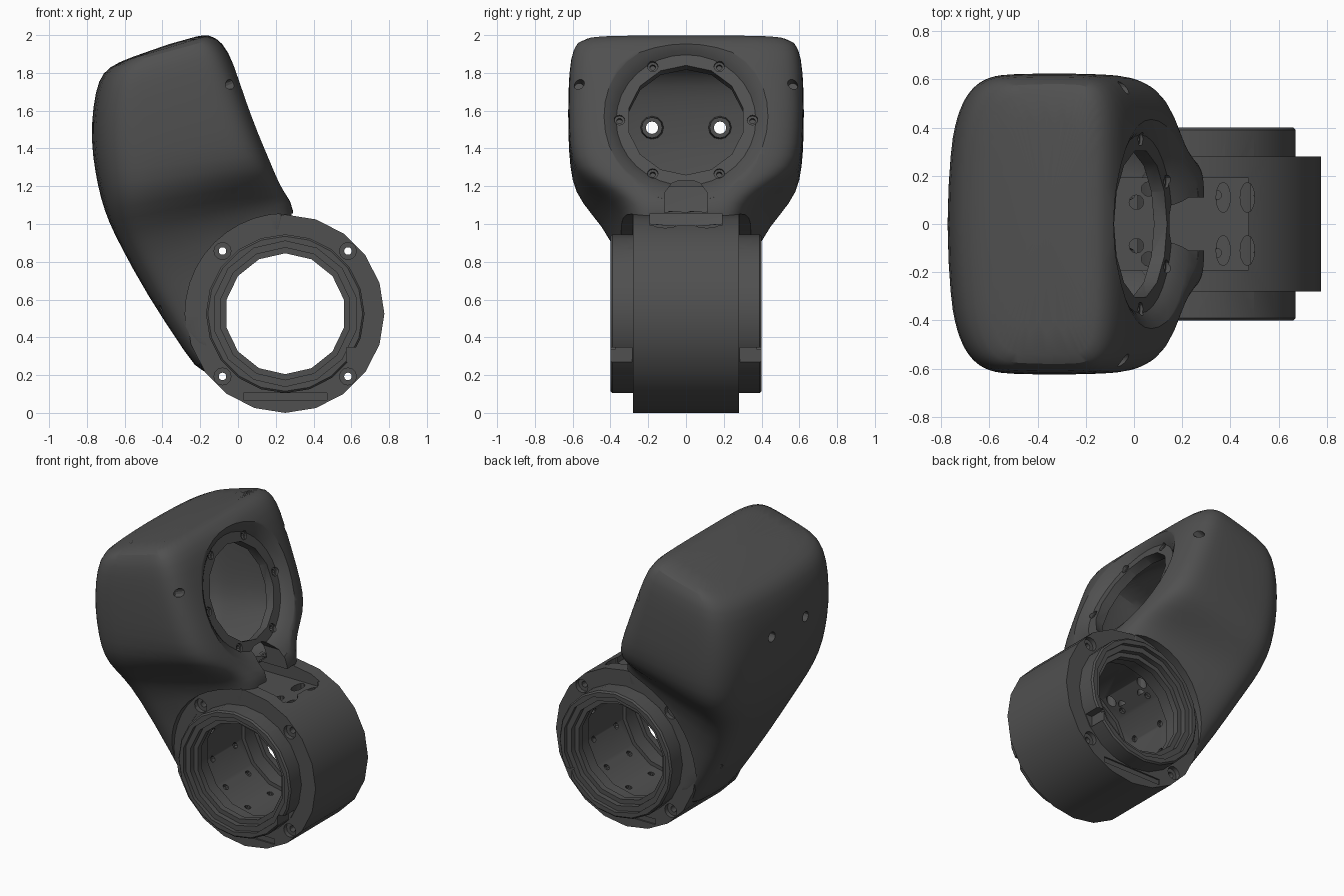
import bpy, bmesh, math
from mathutils import Vector

cube = bpy.data.objects.get("Cube")
if cube:
    bpy.data.objects.remove(cube, do_unlink=True)

mat = bpy.data.materials.new("dark grey")
mat.use_nodes = True
GREY = (0.08, 0.08, 0.08, 1)
mat.diffuse_color = GREY
mat.node_tree.nodes["Principled BSDF"].inputs["Base Color"].default_value = GREY

X, Y, Z = Vector((1, 0, 0)), Vector((0, 1, 0)), Vector((0, 0, 1))
N = Vector((0.935, 0, 0.354)).normalized()      # normal of the tilted front face
HUB = Vector((0.25, 0, 0.525))                  # centre of the ring
DISH = Vector((0.027, 0, 1.55))                 # centre of the front opening


def skin(bm, rings):
    """Closed solid through a list of equal-length point loops."""
    loops = [[bm.verts.new(p) for p in r] for r in rings]
    for a, b in zip(loops, loops[1:]):
        for i in range(len(a)):
            j = (i + 1) % len(a)
            bm.faces.new((a[i], a[j], b[j], b[i]))
    bm.faces.new(loops[0][::-1])
    bm.faces.new(loops[-1])


def lathe(bm, centre, axis, profile, seg, stretch=1.0):
    """Solid of revolution; profile holds (distance along axis, radius)."""
    ref = Y if abs(axis.z) > 0.9 else Z
    e1 = (ref - axis * ref.dot(axis)).normalized()
    e2 = axis.cross(e1)
    ang = [2 * math.pi * i / seg for i in range(seg)]
    skin(bm, [[Vector(centre) + axis * h + e1 * (r * stretch * math.cos(t)) + e2 * (r * math.sin(t))
               for t in ang] for h, r in profile])


def box(bm, x0, x1, y0, y1, z0, z1):
    skin(bm, [[Vector((x, y, z)) for x, y in ((x0, y0), (x1, y0), (x1, y1), (x0, y1))] for z in (z0, z1)])


def make(name, build):
    bm = bmesh.new()
    build(bm)
    bmesh.ops.recalc_face_normals(bm, faces=bm.faces)
    me = bpy.data.meshes.new(name)
    bm.to_mesh(me)
    bm.free()
    me.materials.append(mat)
    ob = bpy.data.objects.new(name, me)
    bpy.context.collection.objects.link(ob)
    return ob


def activate(ob):
    bpy.ops.object.select_all(action='DESELECT')
    ob.select_set(True)
    bpy.context.view_layer.objects.active = ob


def apply(ob, mod):
    activate(ob)
    bpy.ops.object.modifier_apply(modifier=mod.name)


def smooth(ob):
    sub = ob.modifiers.new("smooth", 'SUBSURF')
    sub.levels = 1
    apply(ob, sub)


def cut(ob, build, rounded=False):
    cutter = make("cutter", build)
    cutter.hide_render = True
    if rounded:
        smooth(cutter)
    mod = ob.modifiers.new("cut", 'BOOLEAN')
    mod.operation, mod.solver, mod.object = 'DIFFERENCE', 'EXACT', cutter
    apply(ob, mod)
    bpy.data.objects.remove(cutter, do_unlink=True)


# Housing sections, top to bottom: front x, z, back x, z, front and back half width
SECTIONS = [
    (-0.19, 2.012, -0.58, 1.88, 0.53, 0.53),
    (-0.115, 1.99, -0.69, 1.83, 0.59, 0.58),
    (-0.05, 1.92, -0.745, 1.765, 0.615, 0.612),
    (0.005, 1.78, -0.775, 1.62, 0.625, 0.625),
    (0.11, 1.50, -0.785, 1.44, 0.625, 0.625),
    (0.165, 1.36, -0.762, 1.27, 0.61, 0.622),
    (0.20, 1.27, -0.732, 1.13, 0.55, 0.61),
    (0.235, 1.19, -0.69, 1.01, 0.41, 0.53),
    (0.28, 1.12, -0.63, 0.89, 0.315, 0.43),
    (0.315, 1.04, -0.49, 0.63, 0.285, 0.34),
    (0.15, 0.45, -0.27, 0.30, 0.275, 0.285),
    (0.10, 0.22, -0.19, 0.19, 0.27, 0.27),
]


def housing_shape(bm, sections, front=0.0, back=0.0, side=0.0, drop=0.0):
    """Rounded-rectangle loft with a bowed back; the optional insets give the inner cavity."""
    power = 2 / 5.5
    rings = []
    for fx, fz, bx, bz, wf, wb in sections:
        f, b = Vector((fx, 0, fz)), Vector((bx, 0, bz))
        d = (f - b).normalized()
        f, b = f - d * front, b + d * back
        ring = []
        for i in range(40):
            c, s = math.cos(math.tau * i / 40), math.sin(math.tau * i / 40)
            t = 0.5 + 0.5 * math.copysign(abs(c) ** power, c)
            w = wb + (wf - wb) * t - side
            k = math.copysign(abs(s) ** power, s)
            bow = 0.11 * wb * k * k * (1 - t)
            ring.append(b.lerp(f, t) + d * bow + Y * (w * k) - Z * drop)
        rings.append(ring)
    skin(bm, rings)


housing = make("housing", lambda bm: housing_shape(bm, SECTIONS))
smooth(housing)

# Hollow interior of the housing
cut(housing, lambda bm: housing_shape(bm, SECTIONS[:9], 0.11, 0.05, 0.065, 0.035), rounded=True)

# Softly flared dish around the opening, then the opening itself
cut(housing, lambda bm: lathe(bm, DISH, N, [(0, 0.37), (0.015, 0.385), (0.035, 0.41),
                                            (0.052, 0.44), (0.075, 0.49), (0.2, 0.55)], 32))
cut(housing, lambda bm: lathe(bm, DISH, N, [(-0.13, 0.31), (0.1, 0.31)], 14))


# Seat for the ring: a core between the side faces and wider clearance outside them
def ring_seat(bm):
    lathe(bm, HUB, Y, [(-0.6, 0.53), (-0.282, 0.53), (-0.282, 0.45),
                       (0.282, 0.45), (0.282, 0.53), (0.6, 0.53)], 40)


cut(housing, ring_seat)


# Arched notch below the opening
def notch(bm):
    arch = [(0.11, 1.0), (0.11, 1.17), (0.075, 1.215), (0.04, 1.23)]
    pts = arch + [(-y, z) for y, z in reversed(arch)]
    skin(bm, [[Vector((x, y, z)) for y, z in pts] for x in (0.10, 0.45)])


cut(housing, notch)


# Screw holes around the dish, in the front corners and in the back
def housing_holes(bm):
    e2 = N.cross(Y)
    for i in range(6):
        a = math.radians(60 * i)
        lathe(bm, DISH + Y * (0.352 * math.cos(a)) + e2 * (0.35 * math.sin(a)), N,
              [(-0.03, 0.015), (-0.012, 0.015), (-0.012, 0.028), (0.12, 0.028)], 12)
    for s in (-1, 1):
        lathe(bm, (0.0, s * 0.565, 1.755), N, [(-0.1, 0.027), (0.12, 0.027)], 12)
        lathe(bm, (-0.85, s * 0.18, 1.51), X, [(0, 0.033), (0.25, 0.033)], 12)
        lathe(bm, (-0.45, s * 0.22, 0.53), N, [(-0.2, 0.025), (0.05, 0.025)], 12)


cut(housing, housing_holes)

# Ring with bored centre
ring = make("ring", lambda bm: lathe(bm, HUB, Y, [(-0.28, 0.525), (0.28, 0.525)], 20))
cut(ring, lambda bm: lathe(bm, HUB, Y, [(-0.5, 0.39), (0.5, 0.39)], 28))


# Pocket on top of the ring
def pocket(bm):
    box(bm, -0.12, 0.475, -0.19, 0.19, 0.955, 1.055)


# Four through holes with counterbores
def ring_screws(bm):
    for sx in (-1, 1):
        for sz in (-1, 1):
            lathe(bm, HUB + X * (0.332 * sx) + Z * (0.332 * sz), Y,
                  [(-0.45, 0.045), (-0.25, 0.045), (-0.25, 0.02),
                   (0.25, 0.02), (0.25, 0.045), (0.45, 0.045)], 12)


for part in (ring, housing):
    cut(part, pocket)
    cut(part, ring_screws)


# Shallow slots low on both side faces of the ring
def face_slots(bm):
    for s in (-1, 1):
        a, b = sorted((s * 0.27, s * 0.35))
        box(bm, 0.03, 0.47, a, b, 0.068, 0.105)


cut(ring, face_slots)

# Stepped sleeve through the ring
sleeve = make("sleeve", lambda bm: lathe(bm, HUB, Y, [(-0.4, 0.41), (-0.39, 0.42),
                                                      (0.39, 0.42), (0.4, 0.41)], 20))
half_bore = [(0.45, 0.385), (0.375, 0.385), (0.375, 0.35), (0.34, 0.35), (0.34, 0.32),
             (0.30, 0.32), (0.30, 0.345), (0.2, 0.345), (0.2, 0.37)]
bore = [(-h, r) for h, r in half_bore] + half_bore[::-1]
cut(sleeve, lambda bm: lathe(bm, HUB, Y, bore, 14))


# Rows of small sockets in the sleeve's inner wall
def sockets(bm):
    for i in range(12):
        a = math.radians(30 * i + 15)
        d = X * math.cos(a) + Z * math.sin(a)
        if d.z > 0.9:
            continue
        for y in (-0.12, 0.12):
            lathe(bm, HUB + Y * y, d, [(0.33, 0.02), (0.40, 0.02)], 10)


cut(sleeve, sockets)


# Grooves across the outer rims
def rim_grooves(bm):
    for s in (-1, 1):
        a, b = sorted((s * 0.285, s * 0.45))
        box(bm, 0.575, 0.75, a, b, 0.27, 0.345)


cut(sleeve, rim_grooves)


# Oval slots and round holes through the pocket floor
def floor_slots(bm):
    for x, y, stretch in ((0.01, 0.09, 1), (0.06, 0.145, 1), (0.37, 0.11, 2.1), (0.47, 0.11, 2.1)):
        for s in (-1, 1):
            lathe(bm, (x, s * y, 0), Z, [(0.80, 0.03), (1.02, 0.03)], 12, stretch)


for part in (ring, sleeve, housing):
    cut(part, floor_slots)


# Hollow bosses on the inner back wall
def boss_shape(bm):
    for s in (-1, 1):
        lathe(bm, (0, s * 0.18, 1.51), X, [(-0.755, 0.065), (-0.70, 0.06), (-0.62, 0.055)], 12)


def boss_bores(bm):
    for s in (-1, 1):
        lathe(bm, (0, s * 0.18, 1.51), X, [(-0.9, 0.033), (-0.5, 0.033)], 12)


bosses = make("bosses", boss_shape)
cut(bosses, boss_bores)

# Smooth shading with sharp edges kept
for part in (housing, ring, sleeve, bosses):
    activate(part)
    bpy.ops.object.shade_smooth_by_angle(angle=math.radians(30))
bpy.ops.object.select_all(action='DESELECT')
